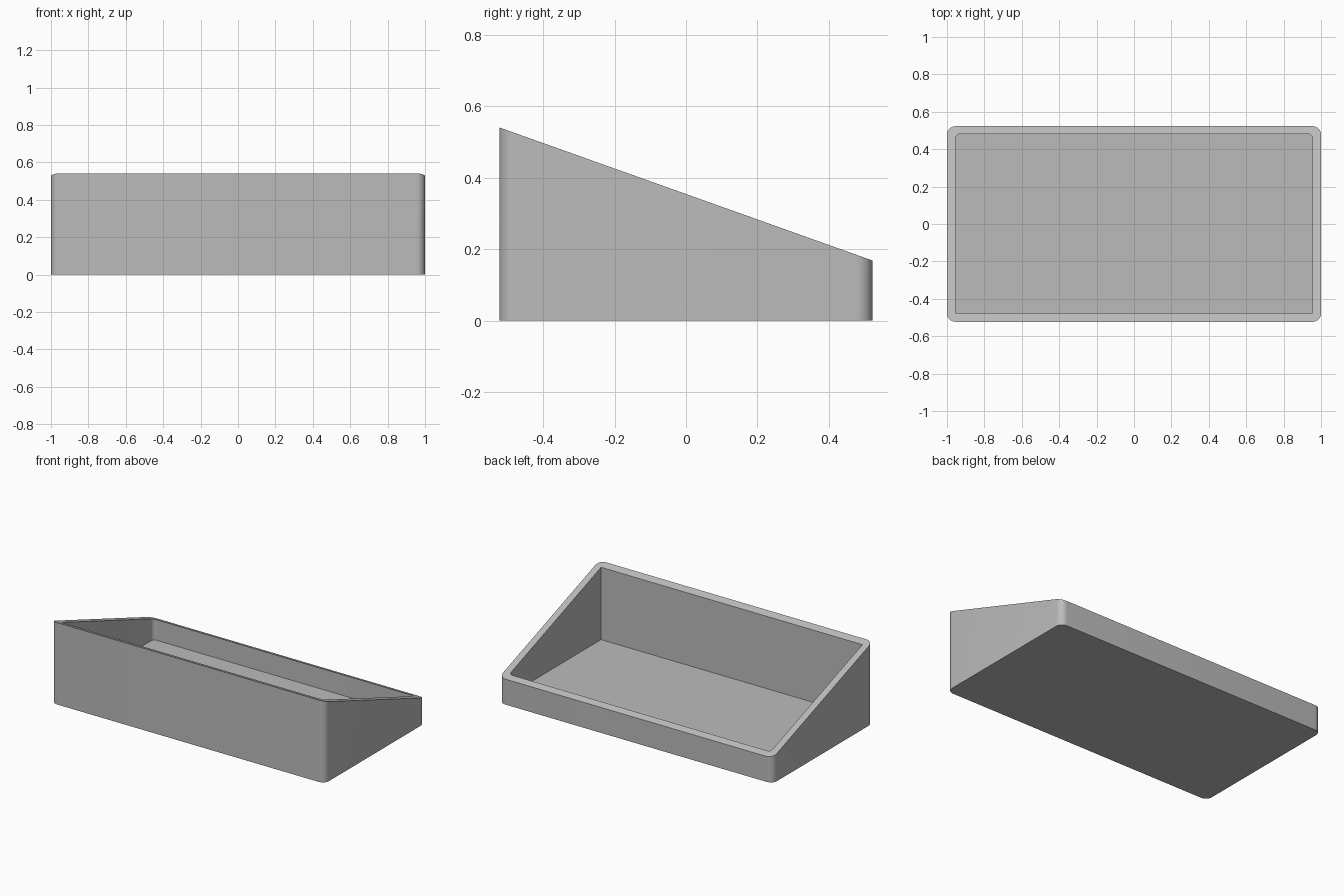
import bpy, bmesh, math

if "Cube" in bpy.data.objects:
    bpy.data.objects.remove(bpy.data.objects["Cube"])

HALF_X, HALF_Y = 1.0, 0.523
FRONT_Z, BACK_Z = 0.541, 0.168
FLOOR_Z = 0.047

grey = bpy.data.materials.new("plain grey")
grey.diffuse_color = (0.5, 0.5, 0.5, 1)
grey.use_nodes = True
grey.node_tree.nodes["Principled BSDF"].inputs["Base Color"].default_value = grey.diffuse_color


def rim_z(y):
    """Height of the sloping rim plane."""
    return FRONT_Z + (BACK_Z - FRONT_Z) * (y + HALF_Y) / (2 * HALF_Y)


def outline(x, y0, y1, r_front, r_back, steps=10):
    """Counter-clockwise rectangle with rounded corners."""
    points = []
    corners = [(1, 1, r_back), (-1, 1, r_back), (-1, -1, r_front), (1, -1, r_front)]
    for i, (sx, sy, r) in enumerate(corners):
        cx = sx * (x - r)
        cy = y1 - r if sy > 0 else y0 + r
        count = steps if r > 0 else 0
        for k in range(count + 1):
            a = math.pi / 2 * (i + k / max(count, 1))
            points.append((cx + r * math.cos(a), cy + r * math.sin(a)))
    return points


def ring(bm, points, height):
    verts = [bm.verts.new((x, y, height(y))) for x, y in points]
    edges = [bm.edges.new((verts[i - 1], verts[i])) for i in range(len(verts))]
    return verts, edges


def wall(bm, low, high):
    for i in range(len(low)):
        bm.faces.new((low[i - 1], low[i], high[i], high[i - 1]))


bm = bmesh.new()
outer = outline(HALF_X, -HALF_Y, HALF_Y, 0.045, 0.045)
inner = outline(0.955, -0.477, 0.481, 0.0, 0.025)

# Outer shell and underside
base, _ = ring(bm, outer, lambda y: 0.0)
outer_rim, outer_edges = ring(bm, outer, rim_z)
wall(bm, base, outer_rim)
bm.faces.new(base[::-1])

# Inner walls and floor
floor, _ = ring(bm, inner, lambda y: FLOOR_Z)
inner_rim, inner_edges = ring(bm, inner, rim_z)
wall(bm, inner_rim, floor)
bm.faces.new(floor)

# Sloping rim between the two outlines
bmesh.ops.triangle_fill(bm, edges=outer_edges + inner_edges, use_beauty=True, normal=(0, 0, 1))
bmesh.ops.recalc_face_normals(bm, faces=bm.faces[:])

mesh = bpy.data.meshes.new("sloped_tray")
bm.to_mesh(mesh)
bm.free()
mesh.materials.append(grey)
tray = bpy.data.objects.new("sloped_tray", mesh)
bpy.context.collection.objects.link(tray)
bpy.context.view_layer.objects.active = tray
tray.select_set(True)
bpy.ops.object.shade_smooth_by_angle(angle=math.radians(30))
